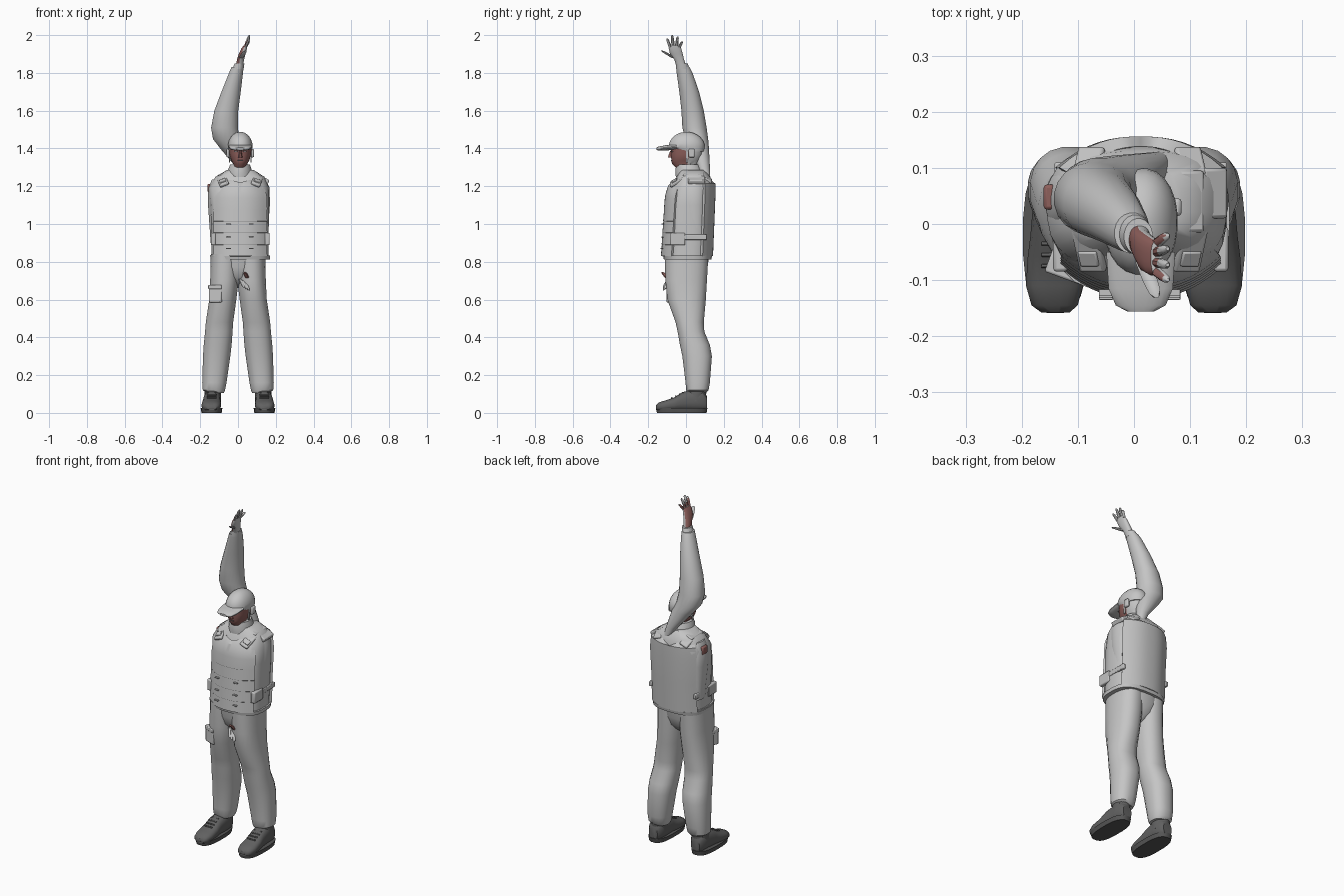
import bpy, bmesh, math
from mathutils import Vector

if "Cube" in bpy.data.objects:
    bpy.data.objects.remove(bpy.data.objects["Cube"])


def material(name, r, g, b):
    m = bpy.data.materials.new(name)
    m.use_nodes = True
    m.diffuse_color = (r, g, b, 1)
    m.node_tree.nodes["Principled BSDF"].inputs["Base Color"].default_value = (r, g, b, 1)
    return m


CLOTH = material("grey cloth", .56, .56, .56)
VEST = material("vest grey", .54, .54, .54)
TRIM = material("dark trim", .15, .13, .13)
BOOT = material("boot leather", .12, .12, .12)
SOLE = material("boot sole", .09, .09, .09)
SKIN = material("skin", .27, .115, .105)


def finish(name, bm, mat, angle=40):
    bmesh.ops.recalc_face_normals(bm, faces=bm.faces)
    mesh = bpy.data.meshes.new(name)
    bm.to_mesh(mesh)
    bm.free()
    obj = bpy.data.objects.new(name, mesh)
    bpy.context.collection.objects.link(obj)
    mesh.materials.append(mat)
    bpy.ops.object.select_all(action='DESELECT')
    obj.select_set(True)
    bpy.context.view_layer.objects.active = obj
    bpy.ops.object.shade_smooth_by_angle(angle=math.radians(angle))
    return obj


def loft(name, rings, mat, power=2.0, sides=20, axis='z'):
    """Skin rounded sections given as (position, low a, high a, low b, high b)."""
    bm = bmesh.new()
    loops = []
    for p, a0, a1, b0, b1 in rings:
        loop = []
        for i in range(sides):
            t = math.tau * (i + .5) / sides
            c, s = math.cos(t), math.sin(t)
            a = (a0 + a1) / 2 + (a1 - a0) / 2 * math.copysign(abs(c) ** (2 / power), c)
            b = (b0 + b1) / 2 + (b1 - b0) / 2 * math.copysign(abs(s) ** (2 / power), s)
            loop.append(bm.verts.new((a, b, p) if axis == 'z' else (a, p, b)))
        loops.append(loop)
    for low, high in zip(loops, loops[1:]):
        for i in range(sides):
            j = (i + 1) % sides
            bm.faces.new((low[i], low[j], high[j], high[i]))
    bm.faces.new(loops[0])
    bm.faces.new(loops[-1])
    return finish(name, bm, mat)


def panel(name, profile, mat, drop, thick, neck, cx=.012, cols=16):
    """Curved armour sheet with a neckline; profile rows are (z, y, half width)."""
    bm = bmesh.new()
    rows = []
    for z, y, half in profile:
        dip = neck if z == profile[-1][0] else 0
        row = []
        for i in range(cols + 1):
            t = 2 * i / cols - 1
            row.append(bm.verts.new((cx + half * t, y + drop * abs(t) ** 2.4, z - dip * max(0, 1 - 1.5 * abs(t)))))
        rows.append(row)
    for low, high in zip(rows, rows[1:]):
        for i in range(cols):
            bm.faces.new((low[i], low[i + 1], high[i + 1], high[i]))
    bmesh.ops.recalc_face_normals(bm, faces=bm.faces)
    bmesh.ops.solidify(bm, geom=bm.faces[:], thickness=thick)
    return finish(name, bm, mat, 30)


def box(name, center, size, mat, rot=(0, 0, 0), bevel=.006):
    bm = bmesh.new()
    bmesh.ops.create_cube(bm, size=1)
    bmesh.ops.scale(bm, vec=size, verts=bm.verts)
    obj = finish(name, bm, mat)
    obj.location, obj.rotation_euler = center, rot
    mod = obj.modifiers.new("soft edges", 'BEVEL')
    mod.width, mod.segments = bevel, 2
    return obj


def paint(obj, mat, rule):
    obj.data.materials.append(mat)
    for f in obj.data.polygons:
        if rule(f.center, f.normal):
            f.material_index = len(obj.data.materials) - 1


def digit(name, start, end, r, mat):
    """Tapered finger leaning from start to end."""
    rings = []
    for k, s in ((0, 1), (.5, 1), (.88, .8), (1, .35)):
        c = Vector(start).lerp(Vector(end), k)
        rings.append((c.z, c.x - r * s, c.x + r * s, c.y - r * s, c.y + r * s))
    return loft(name, rings, mat, sides=8)


def flip(rings, side):
    return [(p, min(side * a, side * b), max(side * a, side * b), c, d) for p, a, b, c, d in rings]


# Trousers and boots
LEG = [(.105, .075, .165, .01, .105), (.12, .068, .187, 0, .12), (.16, .06, .19, -.003, .127),
       (.3, .04, .186, -.02, .138), (.36, .033, .182, -.033, .127), (.43, .028, .175, -.045, .098),
       (.48, .025, .171, -.056, .095), (.6, .008, .153, -.1, .106), (.7, -.004, .148, -.11, .112),
       (.84, -.01, .145, -.114, .12)]
UPPER = [(-.158, .115, .165, .015, .04), (-.145, .1, .183, .01, .055), (-.11, .09, .193, .01, .066),
         (-.06, .09, .19, .01, .083), (-.02, .093, .185, .01, .11), (.04, .09, .18, .01, .125),
         (.09, .095, .178, .01, .12), (.11, .11, .165, .015, .09)]
for side, word in ((-1, "right"), (1, "left")):
    loft(word + "_trouser_leg", flip(LEG, side), CLOTH, 2.3)
    loft(word + "_boot_upper", flip(UPPER, side), BOOT, 2.5, axis='y')
    loft(word + "_boot_shaft", flip([(.06, .09, .18, -.01, .105), (.135, .09, .178, .01, .11)], side), BOOT)
    loft(word + "_boot_sole", flip([(0, .086, .194, -.155, .11), (.026, .082, .198, -.16, .115)], side), SOLE, 2.7)
    for k in range(4):
        box(word + "_lace", (side * .14, -.075 + .02 * k, .08 + .009 * k), (.05, .006, .008),
            BOOT, (-.4, 0, 0), .002)
loft("hips", [(.66, -.012, .017, -.02, .03), (.685, -.035, .04, -.06, .07), (.72, -.09, .095, -.09, .1),
              (.77, -.13, .133, -.105, .115), (.84, -.14, .15, -.112, .125)], CLOTH, 2.3)
box("thigh_pocket", (-.115, -.073, .63), (.072, .045, .09), CLOTH, (0, 0, -.35))
box("thigh_pocket_flap", (-.116, -.075, .667), (.075, .048, .022), CLOTH, (0, 0, -.35), .004)

# Torso under the vest
loft("torso", [(.83, -.14, .162, -.105, .125), (.95, -.14, .163, -.105, .135), (1.1, -.148, .165, -.1, .14),
               (1.19, -.155, .165, -.08, .14), (1.25, -.12, .14, -.05, .13), (1.285, -.06, .085, -.03, .1)],
     CLOTH, 2.8, 28)
loft("collar", [(1.25, -.06, .08, -.055, .1), (1.29, -.052, .072, -.057, .085), (1.315, -.042, .064, -.05, .075)], CLOTH)
loft("vest_hem", [(.812, -.146, .17, -.118, .135), (.832, -.148, .171, -.122, .139)], VEST, 2.8, 28)

# Armour panels, the front one stepped in overlapping bands
front = []
for k in range(5):
    z = .83 + .062 * k
    y = -.13 + .004 * k
    front += [(z, y - .003, .143), (z + .06, y + .002, .142)]
front += [(1.16, -.108, .138), (1.205, -.094, .125), (1.235, -.075, .085)]
panel("front_armour", front, VEST, .055, .012, .015)
panel("back_armour", [(.83, .143, .148), (1.0, .15, .148), (1.15, .156, .152), (1.215, .156, .145),
                      (1.25, .138, .115)], VEST, -.055, .016, .045)
for z in (.87, .93, 1.0):
    for x in (-.05, .07):
        box("front_stitch", (x, -.13 + .05 * (z - .85), z), (.025, .012, .005), VEST, bevel=.001)

# Shoulder straps, sleeve ends and side pouches
for side, word in ((-1, "right"), (1, "left")):
    x = .01 + side * .09
    tilt = side * .35
    box(word + "_strap_front", (x, -.045, 1.228), (.05, .09, .018), VEST, (.55, tilt, 0))
    box(word + "_strap_top", (x, .04, 1.26), (.05, .11, .018), VEST, (0, tilt, 0))
    box(word + "_strap_back", (x, .11, 1.24), (.05, .06, .018), VEST, (-.6, tilt, 0))
    box(word + "_strap_buckle", (x, -.06, 1.226), (.035, .03, .015), VEST, (.55, tilt, 0), .003)
    e = .005 + side * .128
    loft(word + "_sleeve_end", [(.9, e - .022, e + .022, .01, .09), (1.1, e - .036, e + .036, -.015, .1),
                                (1.19, e - .035, e + .035, -.02, .1), (1.235, e - .015, e + .015, .01, .08)], CLOTH)
    box(word + "_side_pouch", (.012 + side * .143, -.045, .92), (.026, .08, .065), VEST)
    box(word + "_side_strap", (.012 + side * .145, .03, .93), (.018, .16, .028), VEST, bevel=.004)
box("shoulder_pouch", (.14, .055, 1.232), (.05, .09, .025), VEST, (0, .5, 0))
box("bare_shoulder_patch", (-.151, .048, 1.19), (.02, .045, .045), SKIN)

# Lowered hand, mostly hidden by the body
digit("lowered_thumb", (.05, -.1, .715), (.035, -.125, .745), .012, SKIN)
for k in range(3):
    digit("lowered_finger", (.01 + .014 * k, -.09, .71 - .01 * k), (.03 + .014 * k, -.12, .665 - .008 * k), .009, CLOTH)

# Raised arm
loft("raised_sleeve", [(1.2, .05, .075, .105, .13), (1.3, -.01, .055, .06, .127), (1.4, -.095, .03, .02, .122),
                       (1.45, -.133, .008, -.005, .118), (1.51, -.143, 0, -.02, .11), (1.6, -.126, .002, -.025, .095),
                       (1.7, -.088, .015, -.036, .07), (1.8, -.048, .027, -.05, .035), (1.83, -.035, .03, -.053, .02)],
     CLOTH, 2.1)
loft("raised_cuff", [(1.82, -.03, .03, -.053, .02), (1.85, -.018, .034, -.055, .01)], CLOTH)
palm = loft("raised_hand", [(1.84, -.01, .028, -.052, .0), (1.87, -.006, .032, -.062, -.01), (1.9, .004, .04, -.085, -.017),
                            (1.93, .018, .048, -.092, -.025), (1.945, .03, .05, -.09, -.03)], CLOTH, 2.4)
paint(palm, SKIN, lambda c, n: n.x < -.2)
for base, tip, top in ((-.083, -.1, 1.982), (-.068, -.073, 2.0), (-.051, -.044, 1.992), (-.036, -.02, 1.967)):
    finger = digit("raised_finger", (.038, base, 1.935), (.06, tip, top), .009, CLOTH)
    paint(finger, SKIN, lambda c, n: n.x < -.5 and c.z < 1.97)
digit("raised_thumb", (.015, -.065, 1.88), (.04, -.128, 1.918), .013, CLOTH)

# Head with nose, ears and peaked cap
head = loft("head", [(1.29, -.03, .05, -.045, .06), (1.318, -.025, .048, -.074, .065), (1.335, -.036, .06, -.078, .075),
                     (1.37, -.046, .07, -.08, .088), (1.42, -.047, .072, -.083, .092)], CLOTH, 2.2, 24)
paint(head, SKIN, lambda c, n: c.y < .015 or (c.x < 0 and c.z < 1.36))
loft("nose", [(1.352, .0, .025, -.096, -.07), (1.365, .003, .022, -.093, -.07), (1.39, .007, .018, -.083, -.07)], SKIN, sides=8)
box("mouth", (.012, -.077, 1.336), (.03, .006, .004), TRIM, bevel=.001)
for side in (-1, 1):
    box("eye", (.012 + side * .023, -.074, 1.383), (.018, .009, .006), TRIM, (0, 0, side * .3), .001)
    box("ear", (.012 + side * .064, .03, 1.375), (.018, .032, .045), CLOTH, bevel=.007)
    box("chin_strap", (.012 + side * .057, .005, 1.36), (.006, .012, .07), CLOTH, bevel=.002)
dome = [(1.385, -.048, .072, -.05, .095)]
for k in range(7):
    c, s = math.cos(k * math.pi / 13), math.sin(k * math.pi / 13)
    dome.append((1.408 + .08 * s, .012 - .066 * c, .012 + .066 * c, .002 - .094 * c, .002 + .098 * c))
loft("cap_crown", dome, CLOTH, 2.2, 24)
loft("cap_brim", [(-.156, -.012, .036, 1.392, 1.405), (-.145, -.033, .057, 1.388, 1.41), (-.115, -.046, .07, 1.388, 1.416),
                  (-.05, -.05, .074, 1.394, 1.425)], CLOTH, 2.2, axis='y')
